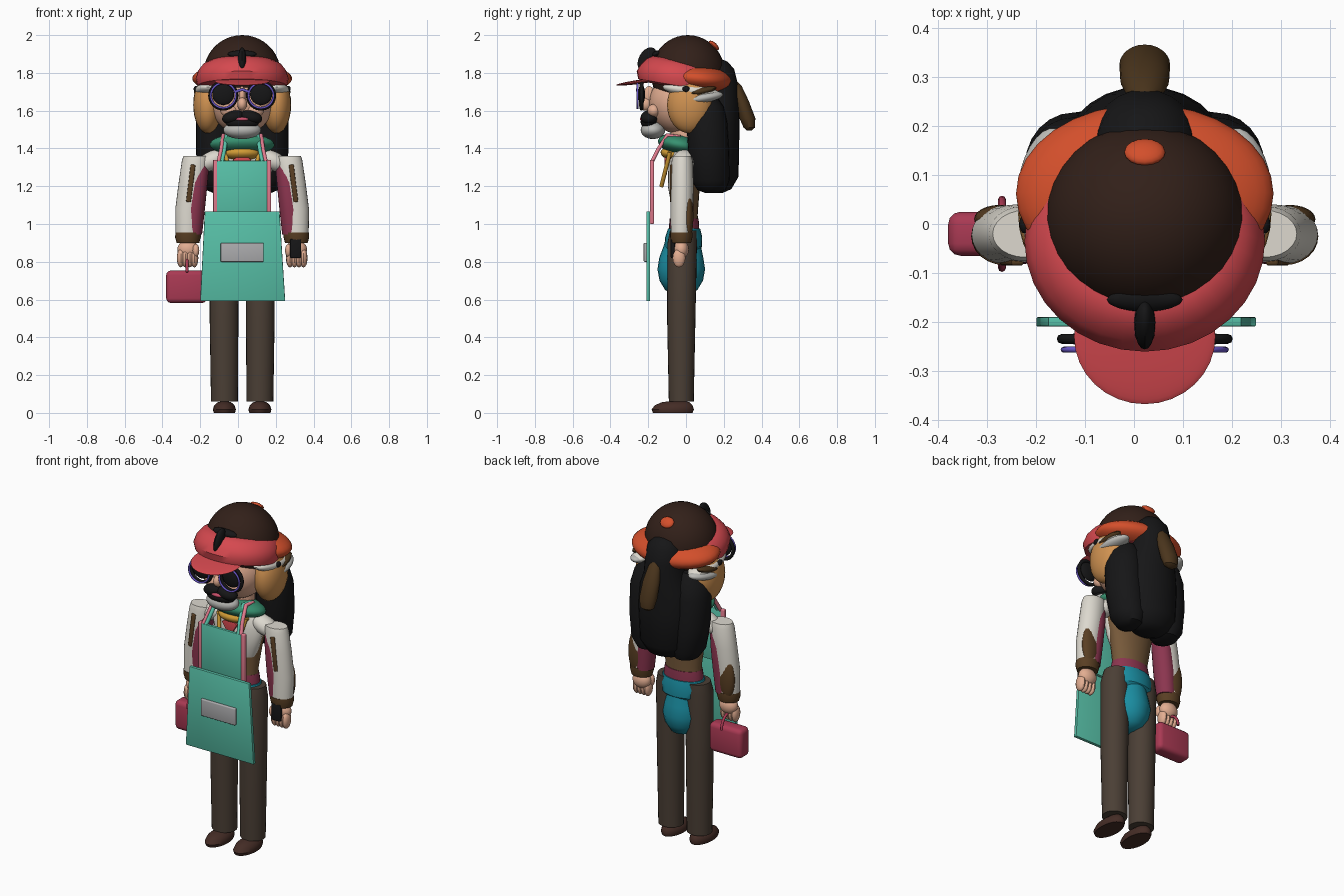
import bpy, bmesh
from math import sin, cos, pi, radians
from mathutils import Matrix, Vector, Euler

if "Cube" in bpy.data.objects:
    bpy.data.objects.remove(bpy.data.objects["Cube"])

C = 0.022  # centre line of the body
HEX = dict(trouser='4c4138', shoe='46302a', brown='75593c', cuff='5a4128', white='dcd8ce', maroon='8a3850',
           teal='208ca0', green='58bfa6', pink='e07a8c', grey='aaaaac', case='a83c54', skin='e2ac90',
           black='1c1c1d', scarf='3a9070', gold='d09a38', red='d44a50', orange='d2502f', tan='cf9152',
           dome='35251f', tail='4c3822', purple='6a58c8', beard='b8b8b4', lip='c8506a')
MATS = {}
for k, h in HEX.items():
    m = bpy.data.materials.new(k)
    m.diffuse_color = [(int(h[i:i + 2], 16) / 255) ** 2.2 for i in (0, 2, 4)] + [1]
    m.use_nodes = True
    m.node_tree.nodes["Principled BSDF"].inputs["Base Color"].default_value = m.diffuse_color
    MATS[k] = m


def finish(name, bm, mat):
    bmesh.ops.recalc_face_normals(bm, faces=bm.faces)
    me = bpy.data.meshes.new(name)
    bm.to_mesh(me)
    bm.free()
    me.materials.append(MATS[mat])
    ob = bpy.data.objects.new(name, me)
    bpy.context.collection.objects.link(ob)
    return ob


def ball(name, loc, rad, mat, rot=(0, 0, 0), seg=24):
    bm = bmesh.new()
    mtx = Matrix.LocRotScale(Vector(loc), Euler([radians(a) for a in rot]), Vector(rad))
    bmesh.ops.create_uvsphere(bm, u_segments=seg, v_segments=seg * 2 // 3, radius=1, matrix=mtx)
    return finish(name, bm, mat)


def box(name, loc, size, mat, bevel=0.005, rot=(0, 0, 0)):
    bm = bmesh.new()
    mtx = Matrix.LocRotScale(Vector(loc), Euler([radians(a) for a in rot]), Vector(size))
    bmesh.ops.create_cube(bm, size=1, matrix=mtx)
    bmesh.ops.bevel(bm, geom=bm.edges[:], offset=bevel, segments=3, profile=0.5, affect='EDGES')
    return finish(name, bm, mat)


def loft(name, rings, mat, n=24, tilt=0):
    """Ellipse rings (x, y, z, rx, ry) joined into a closed solid; tilt lowers the rear."""
    bm = bmesh.new()
    loops = []
    for x, y, z, rx, ry in rings:
        pts = [(x + rx * cos(2 * pi * i / n), y + ry * sin(2 * pi * i / n)) for i in range(n)]
        loops.append([bm.verts.new((px, py, z - tilt * py)) for px, py in pts])
    for a, b in zip(loops, loops[1:]):
        for i in range(n):
            bm.faces.new((a[i], a[(i + 1) % n], b[(i + 1) % n], b[i]))
    bm.faces.new(loops[0])
    bm.faces.new(loops[-1])
    return finish(name, bm, mat)


def slab(name, pts, y0, y1, mat, bevel=0.004):
    """Flat front panel: outline in x, z extruded along y."""
    bm = bmesh.new()
    f = bm.faces.new([bm.verts.new((x, y0, z)) for x, z in pts])
    ext = bmesh.ops.extrude_face_region(bm, geom=[f])
    bmesh.ops.translate(bm, vec=(0, y1 - y0, 0), verts=[v for v in ext['geom'] if isinstance(v, bmesh.types.BMVert)])
    bmesh.ops.bevel(bm, geom=bm.edges[:], offset=bevel, segments=2, profile=0.5, affect='EDGES')
    return finish(name, bm, mat)


def tube(name, pts, r, mat, closed=False):
    cu = bpy.data.curves.new(name, 'CURVE')
    cu.dimensions = '3D'
    cu.bevel_depth = r
    cu.bevel_resolution = 2
    cu.use_fill_caps = True
    sp = cu.splines.new('POLY')
    sp.points.add(len(pts) - 1)
    for p, co in zip(sp.points, pts):
        p.co = (*co, 1)
    sp.use_cyclic_u = closed
    cu.materials.append(MATS[mat])
    ob = bpy.data.objects.new(name, cu)
    bpy.context.collection.objects.link(ob)


# torso, waistband, shorts with bulging pouch
loft('torso', [(C, -.01, .93, .12, .075), (C, -.01, 1.05, .11, .072), (C, -.005, 1.2, .135, .078),
               (C, -.005, 1.32, .165, .075), (C, 0, 1.38, .14, .065), (C, 0, 1.43, .07, .055)], 'brown')
loft('chest_front', [(C, -.025, 1.14, .115, .06), (C, -.03, 1.2, .136, .066), (C, -.025, 1.32, .168, .068),
                     (C, -.01, 1.385, .145, .066), (C, 0, 1.435, .075, .055)], 'white')
loft('waistband', [(C, -.01, .95, .122, .08), (C, -.01, 1.0, .118, .079), (C, -.01, 1.03, .112, .076)], 'maroon')
loft('shorts_band', [(C, -.02, .86, .12, .085), (C, -.015, .88, .134, .1), (C, -.012, .93, .136, .098),
                     (C, -.01, .975, .126, .085)], 'teal')
loft('shorts_pouch', [(C, -.025, .63, .03, .04), (C, -.025, .65, .075, .085), (C, -.025, .7, .108, .115),
                      (C, -.025, .76, .122, .126), (C, -.025, .82, .11, .117), (C, -.02, .88, .09, .1),
                      (C, -.015, .94, .08, .085)], 'teal')
ball('shirt_patch', (C - .02, .055, 1.29), (.07, .03, .02), 'white', (0, 12, 0))

for s, side in ((-1, 'left'), (1, 'right')):
    X = lambda d: C + s * d
    # legs and shoes
    loft(f'{side}_leg', [(X(.094), -.025, .06, .071, .066), (X(.096), -.025, .5, .076, .075),
                         (X(.096), -.02, .9, .078, .078), (X(.09), -.015, .965, .07, .07)], 'trouser')
    loft(f'{side}_shoe', [(X(.094), -.07, 0, .056, .105), (X(.094), -.07, .018, .061, .112),
                          (X(.094), -.065, .04, .054, .1), (X(.094), -.055, .056, .036, .075),
                          (X(.094), -.045, .062, .012, .04)], 'shoe')
    # sleeves
    loft(f'{side}_sleeve', [(X(.287), -.025, .94, .065, .056), (X(.284), -.022, 1.08, .07, .06),
                            (X(.264), -.02, 1.22, .072, .06), (X(.248), -.02, 1.335, .071, .056),
                            (X(.245), -.02, 1.36, .066, .048)], 'white')
    loft(f'{side}_sleeve_lining', [(X(.268), -.022, .945, .056, .054), (X(.255), -.022, 1.08, .058, .061),
                                   (X(.238), -.02, 1.22, .055, .06), (X(.225), -.02, 1.31, .05, .045)], 'maroon')
    loft(f'{side}_cuff', [(X(.287), -.025, .9, .06, .052), (X(.287), -.025, .93, .068, .059),
                          (X(.285), -.025, .955, .068, .059)], 'cuff')
    box(f'{side}_sleeve_stripe', (X(.272), -.075, 1.215), (.026, .02, .2), 'cuff', .006, (0, s * -7, 0))
    ball(f'{side}_sleeve_patch', (X(.297), .01, 1.04), (.052, .029, .13), 'cuff')
    ball(f'{side}_shoulder', (X(.16), -.01, 1.335), (.09, .058, .05), 'white', (0, s * 25, 0))
    # hands
    ball(f'{side}_palm', (X(.287), -.025, .865), (.056, .04, .05), 'skin')
    for i in range(4):
        ball(f'{side}_finger_{i}', (X(.253 + i * .024), -.037, .82), (.021, .034, .05), 'skin', (0, 0, 0), 12)
    ball(f'{side}_thumb', (X(.245), -.055, .86), (.018, .022, .035), 'skin', (0, 0, 0), 12)
    # bib trim and straps
    box(f'{side}_bib_trim', (X(.142), -.18, 1.17), (.024, .022, .34), 'pink')
    for j, d in enumerate((0, .018)):
        tube(f'{side}_strap_{j}', [(X(.125 - d), -.18, 1.33), (X(.112 - d), -.15, 1.39), (X(.1 - d), -.1, 1.47),
                                   (X(.1), -.03, 1.46)], .011, 'green' if j else 'pink')
    # ear flaps of the hat, with fur swirls and eyes
    ball(f'{side}_ear_flap', (X(.182), .02, 1.63), (.077, .12, .15), 'tan')
    ball(f'{side}_fur_band', (X(.182), .03, 1.705), (.069, .155, .038), 'white', (-8, 0, 0))
    ball(f'{side}_fur_tuft', (X(.205), .1, 1.67), (.05, .1, .028), 'beard', (10, 0, s * 14))
    ball(f'{side}_flap_mark', (X(.225), .09, 1.705), (.028, .075, .018), 'tail', (12, 0, s * 12), 12)
    ball(f'{side}_flap_eye', (X(.245), .0, 1.715), (.012, .02, .016), 'black', (0, 0, 0), 12)
    # goggles
    g = X(.1)
    ball(f'{side}_lens', (g, -.235, 1.685), (.058, .018, .055), 'black')
    for nm, r, y, t, m in (('frame', .07, -.235, .01, 'black'), ('rim', .066, -.257, .006, 'purple')):
        tube(f'{side}_goggle_{nm}', [(g + r * cos(i * pi / 12), y, 1.68 + r * sin(i * pi / 12)) for i in range(24)],
             t, m, True)
    ball(f'{side}_cheek', (X(.07), -.17, 1.6), (.045, .035, .035), 'skin')
    ball(f'{side}_moustache', (X(.045), -.195, 1.565), (.062, .045, .035), 'black', (0, s * 12, 0))
    # side locks of the long hair
    loft(f'{side}_hair_lock', [(X(.125), .135, 1.165, .03, .035), (X(.125), .135, 1.18, .065, .075),
                               (X(.13), .13, 1.23, .095, .1), (X(.145), .12, 1.38, .1, .108),
                               (X(.145), .11, 1.54, .1, .108), (X(.135), .1, 1.62, .09, .1),
                               (X(.12), .09, 1.68, .06, .07)], 'black')

# apron
slab('apron_bib', [(-.12, 1.02), (.164, 1.02), (.164, 1.335), (-.12, 1.335)], -.19, -.172, 'green')
slab('apron_skirt', [(-.2, .592), (.25, .592), (.22, 1.067), (-.176, 1.067)], -.21, -.19, 'green')
box('apron_label', (C, -.213, .85), (.228, .022, .1), 'grey')

# carried case and handheld device
box('case', (-.272, -.02, .668), (.216, .09, .172), 'case', .025)
tube('case_handle', [(-.27, -.02 + .07 * cos(a * pi / 12), .745 + .08 * sin(a * pi / 12)) for a in range(13)],
     .008, 'case')
box('handheld', (.305, -.07, .87), (.058, .022, .1), 'black')

# scarf, collar and neck
loft('neck', [(C, -.01, 1.36, .09, .07), (C, -.01, 1.55, .08, .075)], 'skin')
ball('scarf', (C, -.035, 1.42), (.172, .115, .055), 'scarf', (-12, 0, 0))
ball('collar', (C, -.065, 1.37), (.095, .07, .036), 'gold', (-10, 0, 0))
for s in (-1, 1):
    tube('necklace', [(C + s * .09, -.085, 1.38), (C + s * .07, -.11, 1.28), (C + s * .02, -.13, 1.2)], .011, 'gold')
slab('neckerchief', [(C - .05, 1.34), (C, 1.26), (C + .05, 1.34), (C, 1.375)], -.115, -.1, 'red')

# head and face
ball('head', (C, -.03, 1.64), (.165, .165, .165), 'skin', seg=32)
ball('nose', (C, -.215, 1.635), (.026, .035, .035), 'skin')
ball('nose_bridge', (C, -.195, 1.68), (.018, .03, .05), 'skin')
tube('goggle_bridge', [(C - .035, -.255, 1.7), (C, -.258, 1.712), (C + .035, -.255, 1.7)], .008, 'purple')
ball('lips', (C, -.232, 1.555), (.035, .012, .01), 'lip')
ball('beard', (C, -.175, 1.497), (.1, .065, .047), 'beard')
ball('beard_top', (C, -.195, 1.54), (.09, .045, .04), 'black')

# skull cap, red cap with visor, orange hat band
ball('skull_cap', (C, .01, 1.797), (.204, .196, .203), 'dome', seg=32)
loft('red_cap', [(C, -.035, 1.715, .2, .19), (C, -.035, 1.725, .236, .218), (C, -.035, 1.765, .246, .226),
                 (C, -.03, 1.805, .234, .21), (C, -.02, 1.84, .208, .19), (C, -.01, 1.86, .17, .165)],
     'red', 32, .17)
ball('visor', (C, -.23, 1.755), (.145, .14, .011), 'red', (8, 0, 0), 32)
ball('hat_band', (C, .062, 1.77), (.264, .184, .082), 'orange', (-6, 0, 0), 32)
ball('crown_spot', (C, .147, 1.945), (.042, .034, .016), 'orange', (-42, 0, 0), 16)
ball('crest_bar', (C, -.155, 1.9), (.078, .025, .018), 'black', (25, 0, 0), 16)
ball('crest', (C, -.205, 1.87), (.022, .045, .07), 'black', (-28, 0, 0), 16)

# back hair and tail
loft('back_hair', [(C, .155, 1.165, .06, .04), (C, .155, 1.185, .11, .085), (C, .16, 1.25, .15, .118),
                   (C, .16, 1.45, .16, .122), (C, .165, 1.58, .145, .117), (C, .17, 1.66, .115, .11),
                   (C, .17, 1.74, .108, .105), (C, .165, 1.82, .098, .09), (C, .16, 1.86, .06, .06),
                   (C, .16, 1.875, .02, .02)], 'black')
loft('tail', [(C, .335, 1.495, .02, .012), (C, .335, 1.51, .042, .03), (C, .325, 1.56, .052, .042),
              (C, .295, 1.65, .05, .038), (C, .265, 1.73, .035, .03), (C, .25, 1.76, .015, .015)], 'tail')

bpy.ops.object.select_all(action='DESELECT')
for ob in bpy.data.objects:
    if ob.type == 'MESH':
        ob.select_set(True)
        bpy.context.view_layer.objects.active = ob
bpy.ops.object.shade_smooth_by_angle(angle=radians(40))
